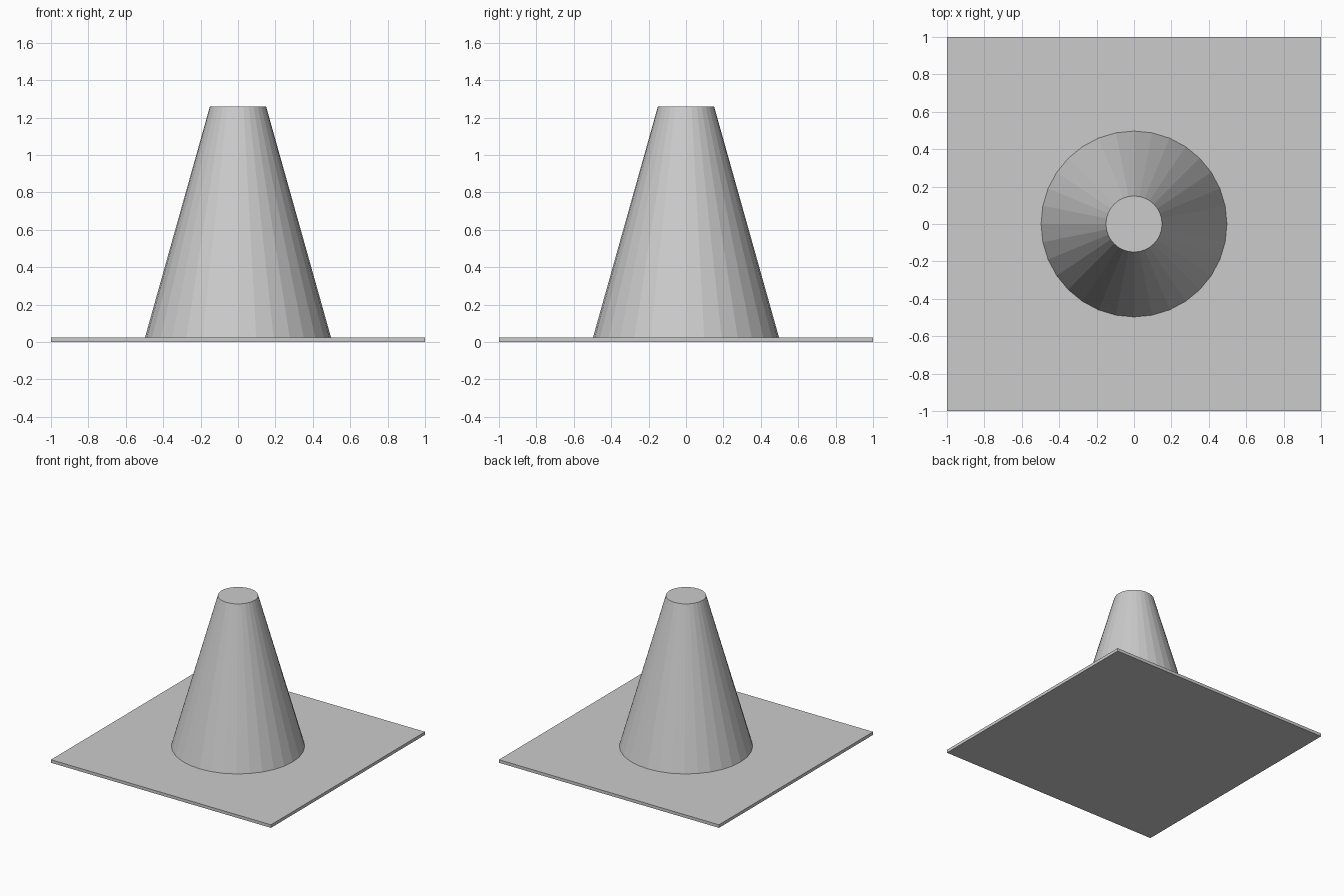
import bpy

# Remove the default cube
cube = bpy.data.objects.get("Cube")
if cube:
    bpy.data.objects.remove(cube, do_unlink=True)

BASE_SIZE, BASE_HEIGHT = 2.0, 0.025
CONE_TOP = 1.26

# Single plain grey
grey = bpy.data.materials.new("plain_grey")
grey.use_nodes = True
colour = (0.6, 0.6, 0.6, 1)
grey.diffuse_color = colour
grey.node_tree.nodes["Principled BSDF"].inputs["Base Color"].default_value = colour


def finish(name):
    obj = bpy.context.object
    obj.name = obj.data.name = name
    obj.data.materials.append(grey)
    return obj


# Thin square base plate
bpy.ops.mesh.primitive_cube_add(size=1, location=(0, 0, BASE_HEIGHT / 2))
base = finish("base_plate")
base.scale = (BASE_SIZE, BASE_SIZE, BASE_HEIGHT)
bpy.ops.object.transform_apply(location=False, rotation=False, scale=True)

# Flat-topped cone body, faceted
bpy.ops.mesh.primitive_cone_add(
    vertices=32, radius1=0.497, radius2=0.15, depth=CONE_TOP - BASE_HEIGHT,
    location=(0, 0, (CONE_TOP + BASE_HEIGHT) / 2))
finish("cone_body")
